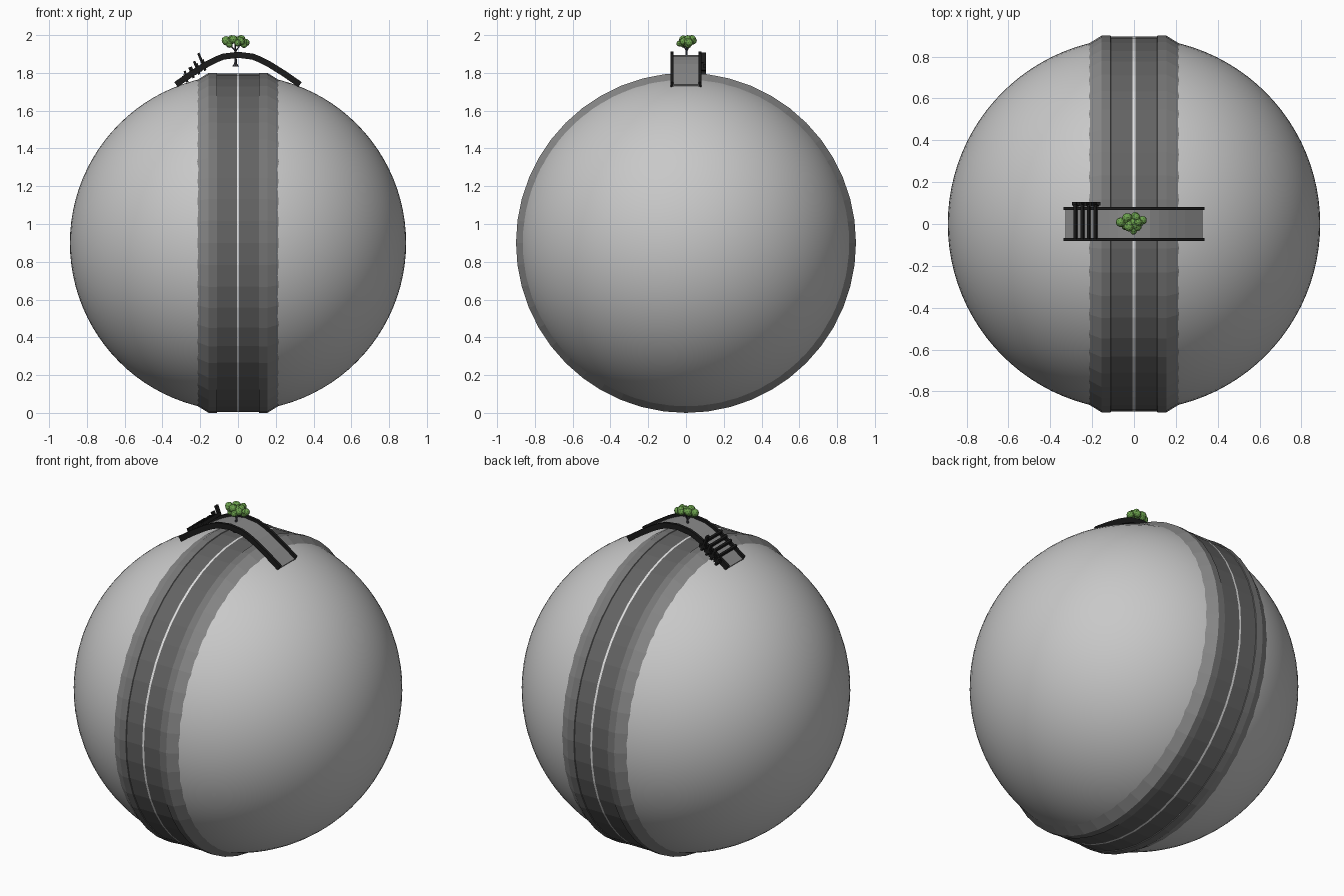
import bpy, bmesh, math, random
from mathutils import Vector, Matrix

if "Cube" in bpy.data.objects:
    bpy.data.objects.remove(bpy.data.objects["Cube"])

random.seed(4)


def mat(name, r, g=None, b=None):
    m = bpy.data.materials.new(name)
    m.diffuse_color = (r, r if g is None else g, r if b is None else b, 1)
    m.use_nodes = True
    m.node_tree.nodes["Principled BSDF"].inputs["Base Color"].default_value = m.diffuse_color
    return m


STONE = mat("light grey planet", 0.58)
ROAD = mat("asphalt grey", 0.125)
CURB = mat("curb grey", 0.18)
VERGE = mat("verge grey", 0.25)
WHITE = mat("line white", 0.75)
BLACK = mat("rail black", 0.011)
DECK = mat("deck grey", 0.25)
TRUNK = mat("trunk grey", 0.06, 0.06, 0.075)
LEAF = mat("leaf green", 0.15, 0.36, 0.075)


def finish(bm, name, *mats):
    bmesh.ops.recalc_face_normals(bm, faces=bm.faces)
    me = bpy.data.meshes.new(name)
    bm.to_mesh(me)
    bm.free()
    for m in mats:
        me.materials.append(m)
    ob = bpy.data.objects.new(name, me)
    bpy.context.collection.objects.link(ob)
    return ob


def bar(bm, a, b, r0, r1=None, sides=6):
    """Tapered rod between two points."""
    a, b = Vector(a), Vector(b)
    d = b - a
    m = Matrix.Translation((a + b) / 2) @ d.to_track_quat('Z', 'Y').to_matrix().to_4x4()
    bmesh.ops.create_cone(bm, cap_ends=True, segments=sides, radius1=r0,
                          radius2=r0 if r1 is None else r1, depth=d.length, matrix=m)


def box(bm, centre, size, tilt=0):
    m = (Matrix.Translation(centre) @ Matrix.Rotation(tilt, 4, 'Y')
         @ Matrix.Diagonal((*size, 1)))
    bmesh.ops.create_cube(bm, size=1, matrix=m)


# Planet
bm = bmesh.new()
bmesh.ops.create_uvsphere(bm, u_segments=96, v_segments=48, radius=0.89,
                          matrix=Matrix.Translation((0, 0, 0.9)))
planet = finish(bm, "planet", STONE)
planet.data.shade_smooth()

# Road ring: profile of (x, radius) swept round the x axis in 48 flat steps
half = [(0.006, 0.896), (0.11, 0.896), (0.112, 0.9), (0.155, 0.9), (0.25, 0.842)]
profile = [(-x, r) for x, r in reversed(half)] + half
stripe = [3, 1, 1, 0, 2, 0, 1, 1, 3]
N = 48
bm = bmesh.new()
rings = []
for i in range(N):
    a = 2 * math.pi * i / N
    rings.append([bm.verts.new((x, r * math.sin(a), 0.9 - r * math.cos(a)))
                  for x, r in profile])
for i in range(N):
    p, q = rings[i], rings[(i + 1) % N]
    for j, k in enumerate(stripe):
        f = bm.faces.new((p[j], p[j + 1], q[j + 1], q[j]))
        f.material_index = k
finish(bm, "ring_road", ROAD, CURB, WHITE, VERGE)

# Footbridge arch: shared centre line for deck and rails
right = [(0.08, 1.898), (0.125, 1.88), (0.17, 1.857), (0.25, 1.807), (0.335, 1.748)]
ARCH = [(-x, z) for x, z in reversed(right)] + [(0, 1.908)] + right


def arch_z(x):
    for (x0, z0), (x1, z1) in zip(ARCH, ARCH[1:]):
        if x0 <= x <= x1:
            return z0 + (z1 - z0) * (x - x0) / (x1 - x0)


def arch_strip(name, y0, y1, top, bottom, m):
    bm = bmesh.new()
    sections = []
    for i, (x, z) in enumerate(ARCH):
        a, b = ARCH[max(i - 1, 0)], ARCH[min(i + 1, len(ARCH) - 1)]
        n = Vector((a[1] - b[1], b[0] - a[0])).normalized()
        sections.append([bm.verts.new((x + n.x * d, y, z + n.y * d))
                         for y, d in ((y0, top), (y1, top), (y1, bottom), (y0, bottom))])
    for p, q in zip(sections, sections[1:]):
        for j in range(4):
            k = (j + 1) % 4
            bm.faces.new((p[j], p[k], q[k], q[j]))
    bm.faces.new(sections[0])
    bm.faces.new(sections[-1])
    return finish(bm, name, m)


arch_strip("bridge_deck", -0.07, 0.07, -0.012, -0.022, DECK)
arch_strip("bridge_rail_front", -0.082, -0.066, 0.004, -0.028, BLACK)
arch_strip("bridge_rail_back", 0.066, 0.082, 0.004, -0.028, BLACK)

# Steps on the left slope: leaning posts, cross rungs and side treads
bm = bmesh.new()
tilt = math.radians(-22)
for x, h in ((-0.18, 0.10), (-0.212, 0.075), (-0.242, 0.06), (-0.275, 0.045)):
    z = arch_z(x)
    lean = Vector((math.sin(tilt), 0, math.cos(tilt)))
    base = Vector((x, 0.094, z - 0.02))
    box(bm, base + lean * (h / 2 - 0.02), (0.013, 0.022, h), tilt)
    box(bm, Vector((x, 0.01, z)) + lean * 0.012, (0.012, 0.165, 0.02), tilt)
    box(bm, (x, 0.097, z - 0.015), (0.042, 0.016, 0.016))
finish(bm, "bridge_steps", BLACK)

# Tree trunk with flared foot and branches
bm = bmesh.new()
bar(bm, (-0.013, 0, 1.834), (-0.013, 0, 1.85), 0.018, 0.007, 8)
bar(bm, (-0.013, 0, 1.85), (-0.013, 0.003, 1.925), 0.007, 0.005, 8)
for dx, dy in ((-0.04, 0.0), (0.035, 0.01), (0.0, -0.02), (-0.005, 0.03)):
    bar(bm, (-0.013, 0.003, 1.915), (-0.013 + dx, dy, 1.96), 0.004, 0.002)
finish(bm, "tree_trunk", TRUNK)

# Tree foliage: clumps of low-poly leaf balls
bm = bmesh.new()
for x, y, z, r in ((-0.058, 0.01, 1.966, 0.025), (-0.032, 0.028, 1.976, 0.024),
                   (-0.03, -0.008, 1.975, 0.025), (-0.008, 0.008, 1.968, 0.022),
                   (0.012, 0.035, 1.974, 0.024), (0.01, -0.008, 1.972, 0.025),
                   (0.036, 0.012, 1.957, 0.022), (0.0, -0.032, 1.956, 0.02),
                   (0.022, 0.014, 1.976, 0.022), (-0.045, -0.01, 1.953, 0.018)):
    for _ in range(3):
        j = Vector([random.uniform(-0.3, 0.3) * r for _ in range(3)])
        s = r * random.uniform(0.75, 0.95)
        c = Vector((x, y, z)) + j
        c.z = min(c.z, 2.0 - s)
        bmesh.ops.create_icosphere(bm, subdivisions=2, radius=s,
                                   matrix=Matrix.Translation(c))
finish(bm, "tree_foliage", LEAF)
